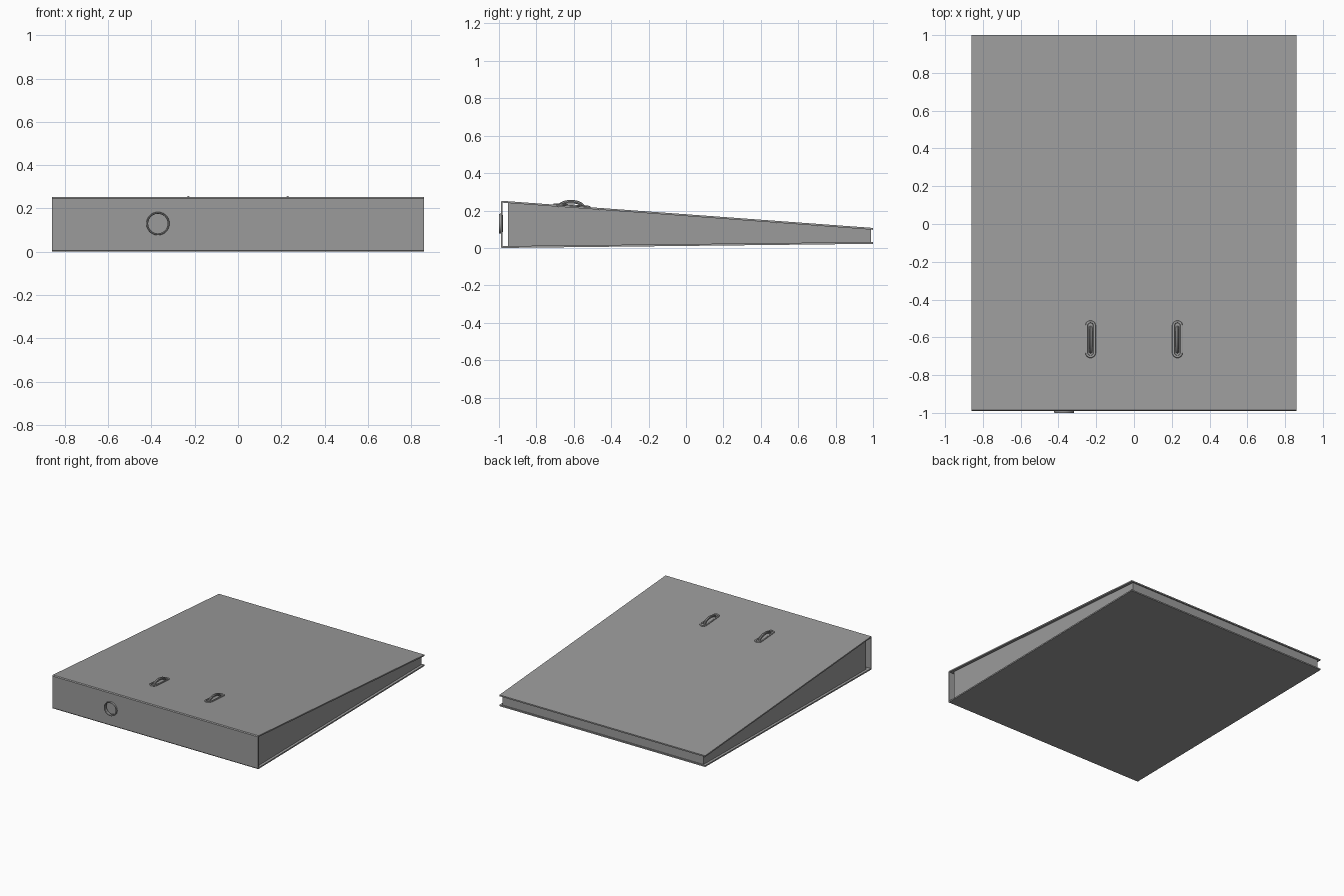
import bpy, bmesh, math
from mathutils import Vector

if "Cube" in bpy.data.objects:
    bpy.data.objects.remove(bpy.data.objects["Cube"], do_unlink=True)

grey = bpy.data.materials.new("grey")
grey.use_nodes = True
grey.diffuse_color = (0.33, 0.33, 0.33, 1)
grey.node_tree.nodes["Principled BSDF"].inputs["Base Color"].default_value = (0.33, 0.33, 0.33, 1)


def finish(name, bm):
    bmesh.ops.recalc_face_normals(bm, faces=bm.faces)
    mesh = bpy.data.meshes.new(name)
    bm.to_mesh(mesh)
    bm.free()
    mesh.materials.append(grey)
    obj = bpy.data.objects.new(name, mesh)
    bpy.context.collection.objects.link(obj)
    return obj


def extrude_x(name, profile, half_width):
    """Side profile of (y, z) points extruded across the width."""
    bm = bmesh.new()
    face = bm.faces.new([bm.verts.new((-half_width, y, z)) for y, z in profile])
    new = bmesh.ops.extrude_face_region(bm, geom=[face])["geom"]
    bmesh.ops.translate(bm, vec=(2 * half_width, 0, 0),
                        verts=[v for v in new if isinstance(v, bmesh.types.BMVert)])
    return finish(name, bm)


def smooth(obj):
    bpy.ops.object.select_all(action="DESELECT")
    obj.select_set(True)
    bpy.context.view_layer.objects.active = obj
    bpy.ops.object.shade_smooth_by_angle(angle=math.radians(40))


def sweep(name, points, section, closed):
    """Sweep an oval section (across x, outward) along a path."""
    across = Vector((1, 0, 0)) if len({round(p.x, 4) for p in points}) == 1 else Vector((0, 0, 1))
    bm = bmesh.new()
    rings, n, sides = [], len(points), 8
    for i, p in enumerate(points):
        before = points[i - 1] if closed or i else p
        after = points[(i + 1) % n] if closed or i < n - 1 else p
        outward = across.cross(after - before).normalized()
        rings.append([bm.verts.new(p + across * section[0] * math.cos(a) + outward * section[1] * math.sin(a))
                      for a in (math.tau * k / sides for k in range(sides))])
    for i in range(n if closed else n - 1):
        a, b = rings[i], rings[(i + 1) % n]
        for k in range(sides):
            j = (k + 1) % sides
            bm.faces.new((a[k], a[j], b[j], b[k]))
    if not closed:
        bm.faces.new(rings[0])
        bm.faces.new(rings[-1])
    obj = finish(name, bm)
    smooth(obj)
    return obj


# Folded cover: back board, spine and front board
cover = extrude_x("cover", [
    (1, 0.022), (-0.985, 0), (-0.99, 0.006), (-0.99, 0.246), (-0.984, 0.252), (1, 0.107),
    (1, 0.097), (-0.98, 0.242), (-0.98, 0.010), (1, 0.032)], 0.86)

# Page block, set in from the cover edges
extrude_x("pages", [(0.99, 0.0318), (-0.953, 0.0103), (-0.953, 0.240), (0.99, 0.0977)], 0.84)

# Finger hole through the spine
hole = Vector((-0.37, -0.985, 0.13))
bpy.ops.mesh.primitive_cylinder_add(vertices=40, radius=0.046, depth=0.04, location=hole,
                                    rotation=(math.pi / 2, 0, 0))
cutter = bpy.context.object
cutter.name = "hole_cutter"
cutter.hide_render = True
cutter.hide_viewport = True
cut = cover.modifiers.new("finger_hole", "BOOLEAN")
cut.object = cutter
cut.solver = "EXACT"

# Flat metal rim around the finger hole
bm = bmesh.new()
loops = []
for radius, y in ((0.045, -0.978), (0.045, -0.997), (0.048, -1), (0.052, -1), (0.054, -0.989)):
    loops.append([bm.verts.new((hole.x + radius * math.cos(math.tau * k / 40), y,
                                hole.z + radius * math.sin(math.tau * k / 40))) for k in range(40)])
for a, b in zip(loops, loops[1:]):
    for k in range(40):
        j = (k + 1) % 40
        bm.faces.new((a[k], a[j], b[j], b[k]))
smooth(finish("finger_hole_rim", bm))

# Slot rims on the front board, each with a ring poking through
slope = math.atan2(0.107 - 0.252, 1.984)
for side, x in (("left", 0.23), ("right", -0.23)):
    path = []
    for end in (1, -1):
        for k in range(11):
            a = math.pi * k / 10 + (0 if end > 0 else math.pi)
            path.append(Vector((0.021 * math.cos(a), 0.0715 * end + 0.021 * math.sin(a), 0)))
    rim = sweep(side + "_slot_rim", path, (0.006, 0.007), True)
    rim.location = (x, -0.61, 0.226)
    rim.rotation_euler.x = slope

    arch = []
    for k in range(17):
        a = math.pi * k / 16
        arch.append(Vector((0, 0.068 * math.cos(a), 0.036 * math.sin(a))))
    ring = sweep(side + "_ring", arch, (0.009, 0.009), False)
    ring.location = (x, -0.615, 0.212)
